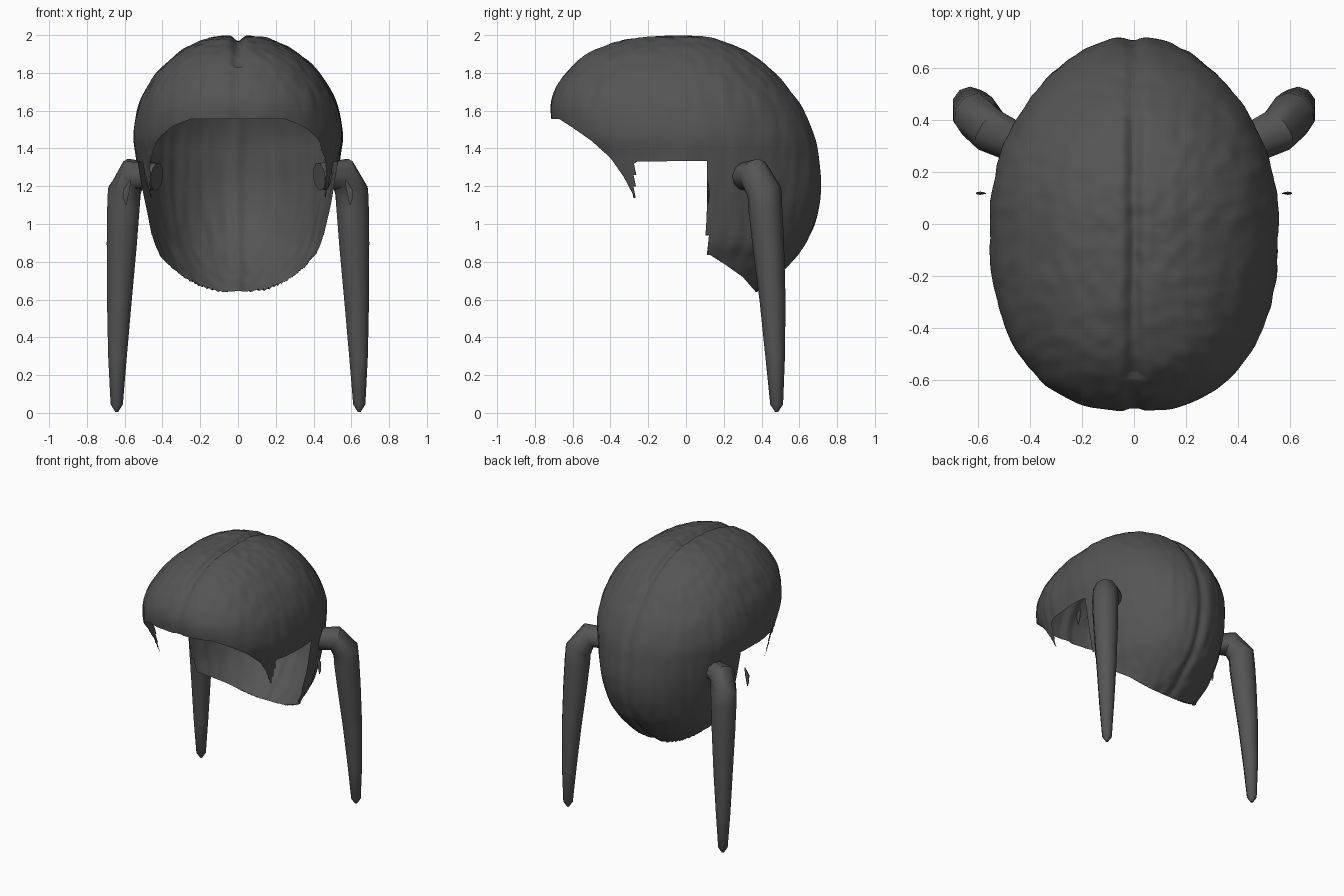
import bpy, bmesh, math
from mathutils import Vector, noise

if "Cube" in bpy.data.objects:
    bpy.data.objects.remove(bpy.data.objects["Cube"])

mat = bpy.data.materials.new("dark_hair")
mat.diffuse_color = (0.09, 0.09, 0.09, 1)
mat.use_nodes = True
mat.node_tree.nodes["Principled BSDF"].inputs["Base Color"].default_value = mat.diffuse_color


def finish(name, bm, angle=60):
    me = bpy.data.meshes.new(name)
    bm.to_mesh(me)
    bm.free()
    ob = bpy.data.objects.new(name, me)
    bpy.context.collection.objects.link(ob)
    me.materials.append(mat)
    bpy.ops.object.select_all(action='DESELECT')
    ob.select_set(True)
    bpy.context.view_layer.objects.active = ob
    bpy.ops.object.shade_smooth_by_angle(angle=math.radians(angle))
    return ob


# Hair cap cross-sections: height, front y, back y, half width
LEVELS = [(2.0, 0, 0, 0), (1.995, -.18, .1, .09), (1.97, -.35, .2, .195),
          (1.9, -.53, .355, .325), (1.8, -.635, .475, .43), (1.7, -.70, .56, .495),
          (1.6, -.718, .63, .535), (1.47, -.69, .685, .555), (1.35, -.62, .708, .54),
          (1.2, -.55, .72, .515), (1.05, -.5, .70, .485), (.9, -.5, .64, .45),
          (.8, -.5, .565, .40), (.7, -.45, .46, .35), (.63, -.4, .36, .30)]

# Hairline seen from the side: y, lowest kept z (with the ear notch)
HAIRLINE = [(-.8, 1.555), (-.67, 1.555), (-.6, 1.51), (-.5, 1.44), (-.4, 1.35),
            (-.33, 1.25), (-.272, 1.14), (-.268, 1.33), (.11, 1.335), (.113, .845),
            (.2, .79), (.3, .72), (.37, .64), (.9, .6)]


def level(t):
    i = min(int(t), len(LEVELS) - 2)
    f = t - i
    a, b, c, d = [LEVELS[max(0, min(len(LEVELS) - 1, i + k))] for k in (-1, 0, 1, 2)]
    return [q + .5 * f * (r - p + f * (2*p - 5*q + 4*r - s + f * (3*(q - r) + s - p)))
            for p, q, r, s in zip(a, b, c, d)]


def hairline(y):
    for (y0, z0), (y1, z1) in zip(HAIRLINE, HAIRLINE[1:]):
        if y <= y1:
            return z0 + (z1 - z0) * (y - y0) / (y1 - y0)
    return .6


def cap_point(t, a):
    z, yf, yb, w = level(t)
    c, s = math.cos(a), math.sin(a)
    e = 2 / 2.5 if s < 0 else 1
    x = w * math.copysign(abs(c) ** e, c)
    y = (yb if s > 0 else yf) * abs(s) ** e
    p = Vector((x, y, z))
    # centre parting and fine strand texture
    out = (p - Vector((0, 0, 1.3))).normalized()
    groove = .032 * math.exp(-(x / .03) ** 2) * (1 if z > 1.85 else .5)
    strand = .006 * noise.noise(Vector((x * 17, y * 17, z * 3)))
    return p + out * (strand - groove)


# Hair cap: open sheet trimmed along the hairline
ROWS, COLS = 140, 220
bm = bmesh.new()
grid = [[bm.verts.new(cap_point((r + .15) / ROWS * (len(LEVELS) - 1) if r < ROWS else len(LEVELS) - 1,
                                2 * math.pi * (k + .5) / COLS))
         for k in range(COLS)] for r in range(ROWS + 1)]
bm.faces.new(grid[0][::-1])
for r in range(ROWS):
    for k in range(COLS):
        n = (k + 1) % COLS
        bm.faces.new((grid[r][k], grid[r + 1][k], grid[r + 1][n], grid[r][n]))
cut = []
for f in bm.faces:
    c = f.calc_center_median()
    if c.z < hairline(c.y):
        cut.append(f)
bmesh.ops.delete(bm, geom=cut, context='FACES')
for v in bm.verts:
    if v.is_boundary and abs(hairline(v.co.y) - v.co.z) < .014:
        v.co.z = hairline(v.co.y)
bmesh.ops.recalc_face_normals(bm, faces=bm.faces)
finish("hair_cap", bm)


# Tapered tube along a path of (x, y, z, radius)
def tube(name, path, sides, side, angle):
    bm = bmesh.new()
    pts = [Vector((p[0] * side, p[1], p[2])) for p in path]
    rings = []
    for i, p in enumerate(pts):
        t = (p - pts[max(i - 1, 0)]).normalized() + (pts[min(i + 1, len(pts) - 1)] - p).normalized()
        u = t.cross(Vector((0, 1, 0))).normalized()
        v = u.cross(t).normalized()
        rings.append([bm.verts.new(p + path[i][3] * (u * math.cos(a) + v * math.sin(a)))
                      for a in [2 * math.pi * (k + .5) / sides for k in range(sides)]])
    for a, b in zip(rings, rings[1:]):
        for k in range(sides):
            n = (k + 1) % sides
            bm.faces.new((a[k], a[n], b[n], b[k]))
    bm.faces.new(rings[0][::-1])
    bm.faces.new(rings[-1])
    bmesh.ops.recalc_face_normals(bm, faces=bm.faces)
    return finish(name, bm, angle)


PIGTAIL = [(.43, .30, 1.25, .075), (.555, .36, 1.265, .088), (.602, .415, 1.17, .092),
           (.607, .42, 1.08, .09), (.615, .435, .9, .084), (.628, .458, .6, .069),
           (.638, .472, .3, .052), (.642, .48, .045, .034), (.642, .48, .005, .008)]
STRAND = [(.57, .115, 1.23, .004), (.59, .118, 1.18, .018), (.595, .12, 1.13, .012), (.592, .118, 1.1, .003)]

for side, label in ((1, "left"), (-1, "right")):
    tube(label + "_pigtail", PIGTAIL, 10, side, 40)
    # Small loose wisp beside the ear notch
    wisp = tube(label + "_wisp", STRAND, 6, side, 40)
    for v in wisp.data.vertices:
        v.co.y = .118 + (v.co.y - .118) * .35
